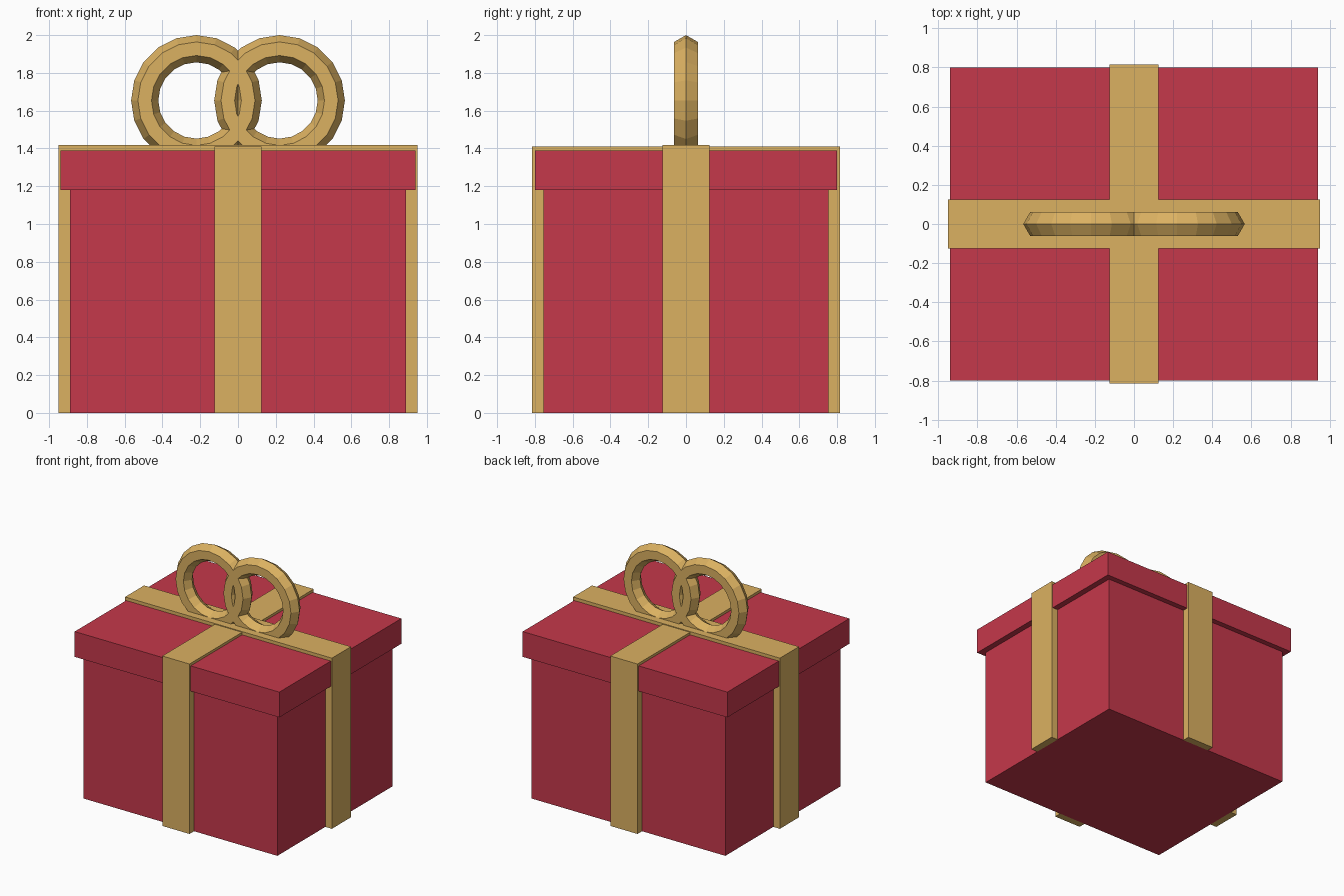
import bpy, bmesh
from math import cos, sin, pi
from mathutils import Matrix

default = bpy.data.objects.get("Cube")
if default:
    bpy.data.objects.remove(default, do_unlink=True)


def material(name, rgb):
    mat = bpy.data.materials.new(name)
    mat.use_nodes = True
    color = (*rgb, 1)
    mat.diffuse_color = color
    mat.node_tree.nodes["Principled BSDF"].inputs["Base Color"].default_value = color
    return mat


RED = material("gift red", (0.56, 0.04, 0.07))
GOLD = material("ribbon gold", (0.71, 0.44, 0.12))


def finish(name, bm, mat):
    bmesh.ops.recalc_face_normals(bm, faces=bm.faces)
    mesh = bpy.data.meshes.new(name)
    bm.to_mesh(mesh)
    bm.free()
    mesh.materials.append(mat)
    obj = bpy.data.objects.new(name, mesh)
    bpy.context.collection.objects.link(obj)
    return obj


def box(name, half_x, half_y, bottom, top, mat):
    bm = bmesh.new()
    bmesh.ops.create_cube(bm, size=1)
    bmesh.ops.scale(bm, vec=(2 * half_x, 2 * half_y, top - bottom), verts=bm.verts)
    bmesh.ops.translate(bm, vec=(0, 0, (bottom + top) / 2), verts=bm.verts)
    return finish(name, bm, mat)


def ribbon(name, outer, inner, top, angle):
    """Arch-shaped band folded over the lid and down two opposite sides."""
    half_width, under = 0.125, 1.37
    half = [(outer, 0), (outer, top)]
    profile = half + [(-x, z) for x, z in reversed(half)]
    profile += [(-inner, 0), (-inner, under), (inner, under), (inner, 0)]
    bm = bmesh.new()
    face = bm.faces.new([bm.verts.new((x, -half_width, z)) for x, z in profile])
    ext = bmesh.ops.extrude_face_region(bm, geom=[face])
    moved = [g for g in ext["geom"] if isinstance(g, bmesh.types.BMVert)]
    bmesh.ops.translate(bm, vec=(0, 2 * half_width, 0), verts=moved)
    bmesh.ops.rotate(bm, matrix=Matrix.Rotation(angle, 3, "Z"), verts=bm.verts)
    return finish(name, bm, GOLD)


def bow_loop(name, x, z, major=0.274, minor=0.072, segments=20, sides=6):
    """Upright ring with a hexagonal section."""
    bm = bmesh.new()
    rings = []
    for i in range(segments):
        a = 2 * pi * i / segments
        ring = []
        for j in range(sides):
            b = 2 * pi * j / sides
            r = major + minor * cos(b)
            ring.append(bm.verts.new((x + r * cos(a), minor * sin(b), z + r * sin(a))))
        rings.append(ring)
    for i, ring in enumerate(rings):
        following = rings[(i + 1) % segments]
        for j in range(sides):
            k = (j + 1) % sides
            bm.faces.new((ring[j], following[j], following[k], ring[k]))
    return finish(name, bm, GOLD)


# Box and overhanging lid
box("box_body", 0.89, 0.755, 0, 1.19, RED)
box("box_lid", 0.94, 0.80, 1.18, 1.39, RED)

# Crossing ribbons
ribbon("ribbon_side_to_side", 0.95, 0.89, 1.417, 0)
ribbon("ribbon_front_to_back", 0.815, 0.755, 1.411, pi / 2)

# Bow of two overlapping loops
for side, sign in (("left", 1), ("right", -1)):
    bow_loop(side + "_bow_loop", sign * 0.22, 1.654)
